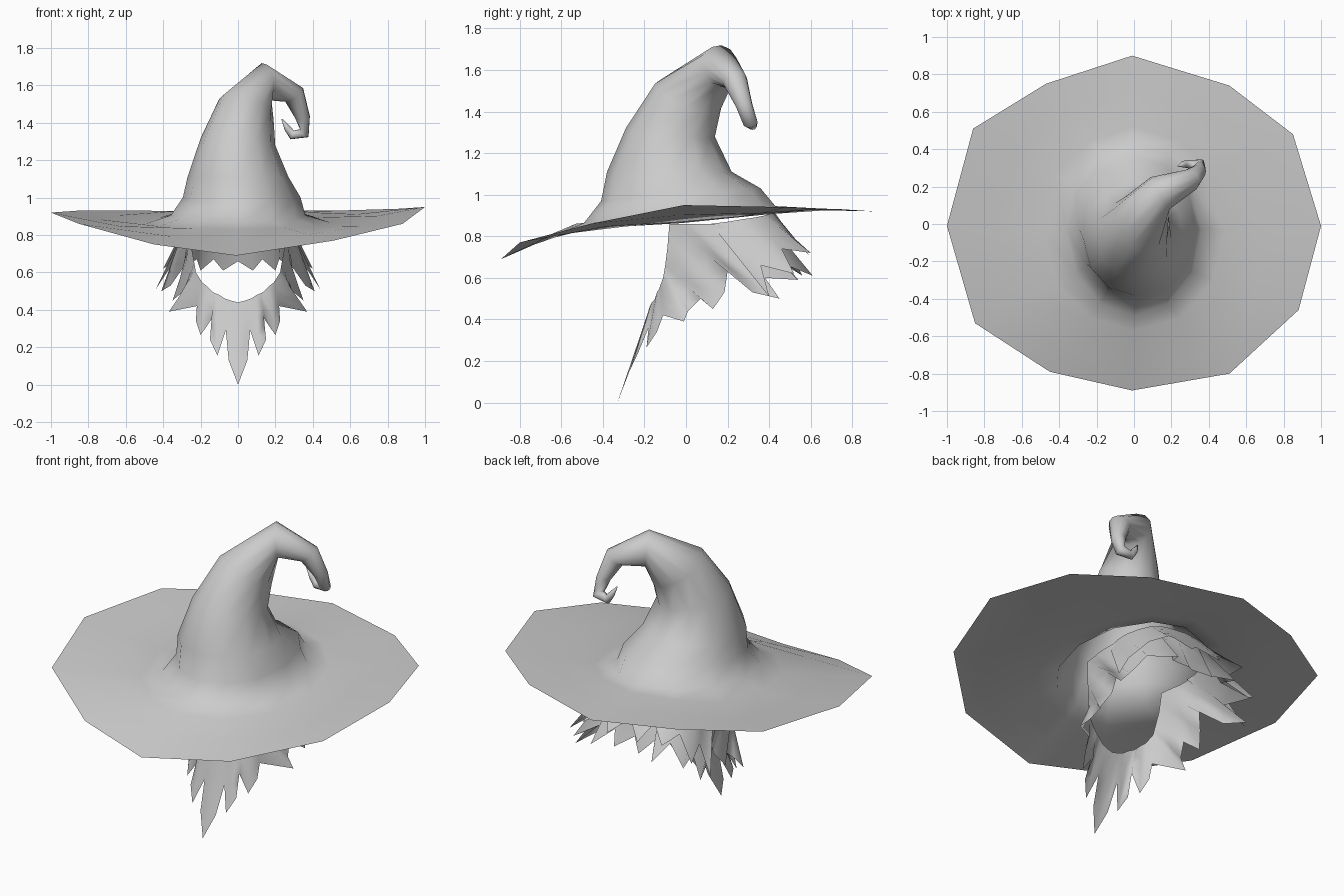
import bpy
from math import sin, cos, pi
from mathutils import Vector, Quaternion

cube = bpy.data.objects.get("Cube")
if cube:
    bpy.data.objects.remove(cube, do_unlink=True)

grey = bpy.data.materials.new("plain_grey")
grey.use_nodes = True
grey.diffuse_color = (.6, .6, .6, 1)
grey.node_tree.nodes["Principled BSDF"].inputs["Base Color"].default_value = (.6, .6, .6, 1)


def sheet(name, rows, closed=True, cap=False):
    """Skin a grid of point rows with quads, smooth shaded."""
    n = len(rows[0])
    verts = [tuple(p) for row in rows for p in row]
    faces = []
    for r in range(len(rows) - 1):
        for i in range(n if closed else n - 1):
            j = (i + 1) % n
            faces.append((r * n + i, r * n + j, r * n + n + j, r * n + n + i))
    if cap:
        faces.append(tuple(range(len(verts) - n, len(verts))))
    mesh = bpy.data.meshes.new(name)
    mesh.from_pydata(verts, [], faces)
    mesh.materials.append(grey)
    mesh.shade_smooth()
    mesh.update()
    obj = bpy.data.objects.new(name, mesh)
    bpy.context.collection.objects.link(obj)


SIDES = 12
angles = [2 * pi * i / SIDES for i in range(SIDES)]

# Hat base: oval where crown meets brim, higher at the back
base = [Vector((.36 * cos(a), -.03 + .46 * sin(a), .905 + .04 * sin(a))) for a in angles]

# Wide brim: uneven rim drooping at the front, sides dipping near the crown
rim = [(1, -.01, .95), (.85, .48, .94), (.51, .74, .93), (-.01, .9, .92),
       (-.47, .75, .93), (-.86, .51, .93), (-1, -.01, .92), (-.85, -.53, .86),
       (-.45, -.79, .75), (-.01, -.89, .69), (.51, -.8, .77), (.88, -.46, .86)]


def brim_row(t, dip):
    row = []
    for a, b, r in zip(angles, base, rim):
        p = b.lerp(Vector(r), t)
        p.z -= dip * cos(a) ** 2
        row.append(p)
    return row


# Bent crown: centre, direction, half width, half depth of each ring
rings = [((.02, -.025, 1), (0, -.08, 1), .315, .385),
         ((0, -.08, 1.11), (0, 0, 1), .27, .3),
         ((0, -.075, 1.3), (.1, .1, 1), .2, .215),
         ((.045, .01, 1.475), (.4, .4, 1), .155, .17),
         ((.14, .165, 1.62), (1, .6, .1), .1, .1),
         ((.3, .235, 1.55), (.6, .3, -.8), .06, .06),
         ((.345, .28, 1.43), (.1, .3, -1), .04, .04),
         ((.355, .31, 1.345), (-.6, .2, -.6), .036, .03),
         ((.29, .32, 1.335), (-1, 0, .4), .022, .025),
         ((.265, .32, 1.37), (-.5, 0, 1), .018, .018),
         ((.235, .31, 1.42), (-.5, 0, 1), .003, .003)]
rows = [brim_row(1, 0), brim_row(.6, .03), brim_row(.2, .045), base]
turn, old = Quaternion(), Vector((0, 0, 1))
for centre, direction, w, d in rings:
    new = Vector(direction).normalized()
    turn = old.rotation_difference(new) @ turn
    old = new
    rows.append([Vector(centre) + turn @ Vector((w * cos(a), d * sin(a), 0)) for a in angles])
sheet("pointed_hat", rows, cap=True)


def hair(name, columns, closed):
    """Jagged hair from columns of (top, end) on one side, mirrored to the other."""
    half = []
    for top, end in columns:
        top, end = Vector(top), Vector(end)
        half.append([top.lerp(end, f) for f in (0, .3, .65, 1)])
    flip = [[Vector((-p.x, p.y, p.z)) for p in column] for column in half]
    loop = half + (flip[-2:0:-1] if closed else flip[-2::-1])
    sheet(name, [list(row) for row in zip(*loop)], closed)


# Beard and side hair, from the leaf-shaped chin lock round to the back of the head
hair("beard_and_hair", [
    ((0, -.18, .44), (0, -.33, 0)), ((.04, -.178, .45), (.05, -.28, .13)),
    ((.07, -.175, .46), (.065, -.22, .29)), ((.1, -.165, .48), (.11, -.27, .155)),
    ((.125, -.155, .49), (.15, -.23, .24)), ((.14, -.15, .5), (.135, -.18, .36)),
    ((.17, -.14, .53), (.2, -.19, .265)), ((.19, -.13, .545), (.225, -.14, .34)),
    ((.2, -.125, .56), (.22, -.11, .42)),
    ((.225, -.11, .6), (.37, -.01, .39)), ((.23, -.105, .63), (.32, .01, .44)),
    ((.235, -.1, .66), (.29, .07, .5)),
    ((.25, -.09, .74), (.35, .13, .45)), ((.255, -.085, .8), (.31, .185, .53)),
    ((.26, -.08, .86), (.29, .2, .63)),
    ((.27, 0, .86), (.36, .32, .53)), ((.28, .05, .86), (.41, .45, .5)),
    ((.28, .15, .86), (.31, .38, .6)), ((.26, .25, .87), (.36, .54, .59)),
    ((.23, .33, .88), (.22, .46, .67)), ((.17, .38, .89), (.2, .61, .61)),
    ((.12, .4, .89), (.13, .48, .67)), ((.07, .42, .9), (.08, .56, .61)),
    ((0, .43, .9), (0, .48, .66))], True)

# Outer layer of shorter locks flaring from the sides and back
hair("outer_hair", [
    ((.27, .12, .86), (.44, .4, .51)), ((.28, .2, .87), (.34, .36, .66)),
    ((.27, .26, .88), (.4, .52, .62)), ((.24, .33, .89), (.28, .46, .74)),
    ((.2, .38, .9), (.26, .6, .72)), ((.13, .41, .91), (.15, .51, .79)),
    ((.08, .42, .91), (.1, .6, .7)), ((0, .43, .91), (0, .52, .78))], False)
